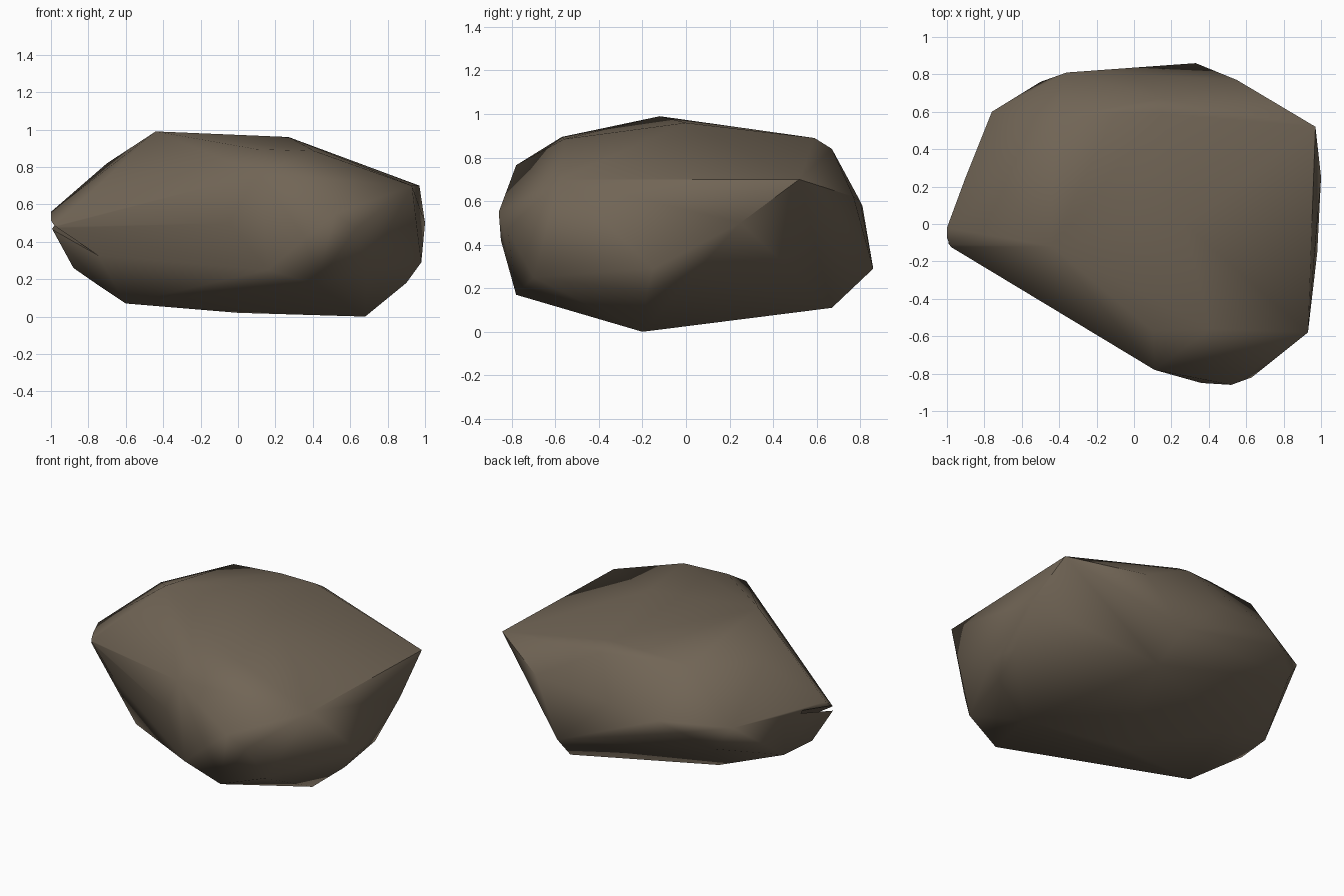
import bpy, bmesh, math

if "Cube" in bpy.data.objects:
    bpy.data.objects.remove(bpy.data.objects["Cube"])

# single stone colour
stone = bpy.data.materials.new("brown_stone")
stone.diffuse_color = (0.165, 0.13, 0.092, 1)
stone.use_nodes = True
stone.node_tree.nodes["Principled BSDF"].inputs["Base Color"].default_value = stone.diffuse_color


def hull(name, pts):
    """Convex faceted lump around a few corner points."""
    bm = bmesh.new()
    for p in pts:
        bm.verts.new(p)
    res = bmesh.ops.convex_hull(bm, input=bm.verts)
    loose = {g for g in res["geom_interior"] + res["geom_unused"]
             if isinstance(g, bmesh.types.BMVert)}
    bmesh.ops.delete(bm, geom=list(loose), context='VERTS')
    bmesh.ops.recalc_face_normals(bm, faces=bm.faces)
    me = bpy.data.meshes.new(name)
    bm.to_mesh(me)
    bm.free()
    me.materials.append(stone)
    ob = bpy.data.objects.new(name, me)
    bpy.context.collection.objects.link(ob)
    return ob


# crown of the boulder: peak, ridge and rear shoulder
crown = [(-.44, -.12, .99), (.27, 0, .96), (.1, -.57, .895), (.41, -.56, .885),
         (-.7, .2, .82), (-.43, .57, .87), (-.1, .59, .89), (.15, .59, .89),
         (.15, .67, .84), (.11, -.78, .765)]
# right flank: straight ridge with a facet below it
right = [(.93, -.58, .7), (.97, .52, .7), (1, .25, .5), (.98, -.15, .29),
         (.96, .05, .28), (.9, -.18, .18)]
# front nose
front = [(.36, -.85, .42), (.52, -.86, .55), (.63, -.82, .47), (.16, -.78, .25),
         (.42, -.78, .17), (.69, -.7, .25), (-.05, -.68, .5)]
# left tip
left = [(-1, -.02, .56), (-1, -.11, .48), (-.88, -.05, .26), (-.75, -.1, .17),
        (-.9, .25, .55), (-.85, .2, .255)]
# rear side
rear = [(-.76, .6, .56), (-.66, .64, .41), (-.5, .76, .52), (-.36, .81, .58),
        (0, .8, .6), (.55, .77, .62), (.33, .86, .29)]
# underside
base = [(.68, -.2, 0), (0, -.1, .02), (-.6, -.2, .07), (-.45, .3, .12),
        (.37, .67, .11)]

boulder = hull("boulder", crown + right + front + left + rear + base)

# thin wedge-shaped crack in the left tip
wedge = hull("crack_cutter", [(-.84, .26, .53), (-.74, -.25, .31),
                              (-1.12, -.09, .575), (-1.12, -.09, .525)])
wedge.hide_render = True
mod = boulder.modifiers.new("crack", 'BOOLEAN')
mod.operation = 'DIFFERENCE'
mod.solver = 'EXACT'
mod.object = wedge

bpy.context.view_layer.objects.active = boulder
bpy.ops.object.select_all(action='DESELECT')
boulder.select_set(True)
bpy.ops.object.modifier_apply(modifier="crack")
bpy.data.objects.remove(wedge)

# soft facets: broad faces dominate the shading, hard creases stay
bpy.ops.object.shade_smooth_by_angle(angle=math.radians(42))
soft = boulder.modifiers.new("facet_normals", 'WEIGHTED_NORMAL')
soft.keep_sharp = True
